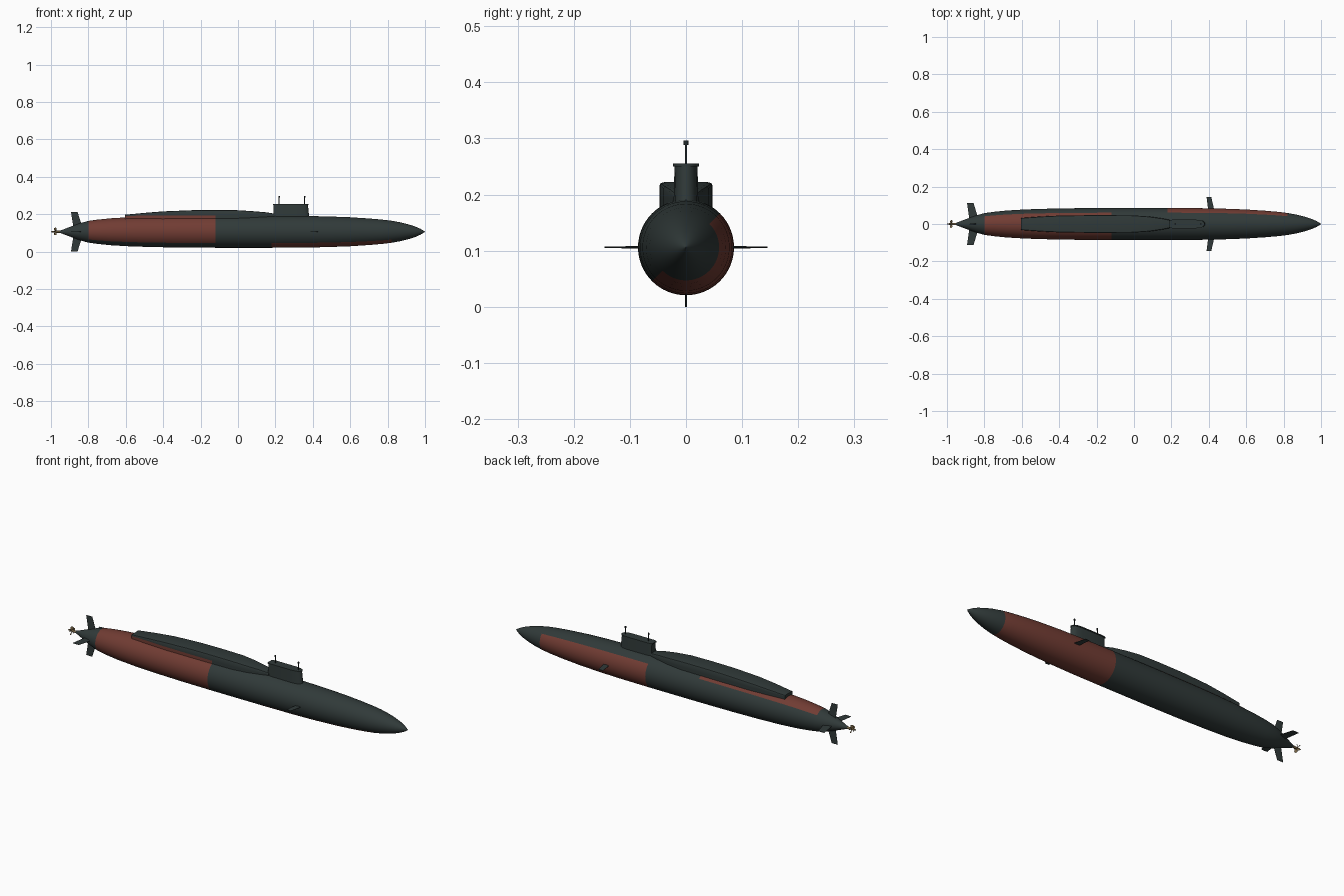
import bpy, bmesh, math
from mathutils import Matrix, Vector

if "Cube" in bpy.data.objects:
    bpy.data.objects.remove(bpy.data.objects["Cube"])

CZ = 0.106  # height of the hull axis


def material(name, rgb):
    m = bpy.data.materials.new(name)
    m.diffuse_color = (*rgb, 1)
    m.use_nodes = True
    m.node_tree.nodes["Principled BSDF"].inputs["Base Color"].default_value = m.diffuse_color
    return m


DARK = material("dark_grey_green", (0.030, 0.042, 0.041))
RED = material("rust_red", (0.165, 0.045, 0.033))
BRASS = material("dull_brass", (0.20, 0.14, 0.065))
BLACK = material("mast_black", (0.018, 0.024, 0.025))


def finish(name, bm, mats, angle=35):
    bmesh.ops.remove_doubles(bm, verts=bm.verts, dist=1e-6)
    bmesh.ops.recalc_face_normals(bm, faces=bm.faces)
    me = bpy.data.meshes.new(name)
    bm.to_mesh(me)
    bm.free()
    for m in mats:
        me.materials.append(m)
    ob = bpy.data.objects.new(name, me)
    bpy.context.collection.objects.link(ob)
    bpy.ops.object.select_all(action='DESELECT')
    ob.select_set(True)
    bpy.context.view_layer.objects.active = ob
    bpy.ops.object.shade_smooth_by_angle(angle=math.radians(angle))
    return ob


def loft(bm, rings, caps=True):
    """Skin a list of closed rings of equal length."""
    loops = [[bm.verts.new(p) for p in r] for r in rings]
    n = len(loops[0])
    for a, b in zip(loops, loops[1:]):
        for i in range(n):
            j = (i + 1) % n
            bm.faces.new((a[i], a[j], b[j], b[i]))
    if caps:
        bm.faces.new(loops[0])
        bm.faces.new(loops[-1])


def circle(x, r, n):
    return [(x, r * math.cos(2 * math.pi * i / n), CZ + r * math.sin(2 * math.pi * i / n))
            for i in range(n)]


# hull: lathe along x, painted red on opposite diagonal halves fore and aft
profile = [(-0.955, 0.005), (-0.93, 0.014), (-0.88, 0.033), (-0.84, 0.047), (-0.80, 0.058),
           (-0.75, 0.065), (-0.68, 0.072), (-0.58, 0.078), (-0.45, 0.082), (-0.30, 0.0845),
           (-0.12, 0.0855), (0.02, 0.0855), (0.18, 0.0855), (0.35, 0.0845), (0.48, 0.082),
           (0.60, 0.0775), (0.70, 0.071), (0.77, 0.065), (0.82, 0.059), (0.87, 0.050),
           (0.91, 0.040), (0.945, 0.029), (0.975, 0.016), (0.99, 0.007), (0.999, 0.001)]
bm = bmesh.new()
loft(bm, [circle(x, r, 64) for x, r in profile])
for f in bm.faces:
    c = f.calc_center_median()
    side = c.y - (c.z - CZ)
    if (0.18 < c.x < 0.82 and side > 0) or (-0.80 < c.x < -0.12 and side < 0):
        f.material_index = 1
finish("hull", bm, [DARK, RED])

# raised deck casing behind the sail: stations of (x, half width, top height)
stations = [(-0.605, 0.032, 0.197), (-0.50, 0.040, 0.207), (-0.40, 0.045, 0.215),
            (-0.25, 0.047, 0.221), (-0.12, 0.047, 0.222), (0.0, 0.046, 0.221),
            (0.08, 0.040, 0.216), (0.15, 0.030, 0.210), (0.195, 0.021, 0.203)]
rings = []
for x, w, t in stations:
    half = [(w, 0.16), (w, min(0.193, t - 0.007)), (w, t - 0.005), (w - 0.002, t - 0.0015),
            (w - 0.008, t)]
    rings.append([(x, y, z) for y, z in half] + [(x, -y, z) for y, z in reversed(half)])
bm = bmesh.new()
loft(bm, rings)
for f in bm.faces:  # the skirt continues the red hull paint
    c = f.calc_center_median()
    if c.x < -0.12 and c.y < -0.02 and c.z < 0.185 and abs(f.normal.x) < 0.8:
        f.material_index = 1
finish("deck_casing", bm, [DARK, RED])


def sail_ring(x0, x1, w, z):
    """Plan outline with a rounded front and a narrower rear."""
    half = [(x0, w * 0.8), (x0 + 0.02, w), (x1 - 0.05, w), (x1 - 0.02, w * 0.88),
            (x1 - 0.006, w * 0.6), (x1, w * 0.2)]
    return [(x, y, z) for x, y in half] + [(x, -y, z) for x, y in reversed(half)]


# sail tower and its thin cap
bm = bmesh.new()
loft(bm, [sail_ring(0.19, 0.382, 0.0225, 0.17), sail_ring(0.19, 0.374, 0.0205, 0.25)])
finish("sail", bm, [DARK])
bm = bmesh.new()
loft(bm, [sail_ring(0.186, 0.376, 0.0235, 0.25), sail_ring(0.186, 0.376, 0.0235, 0.255)])
finish("sail_cap", bm, [DARK])

# masts with a small head
for name, x in (("rear_mast", 0.22), ("front_mast", 0.356)):
    bm = bmesh.new()
    for r, z0, z1 in ((0.0022, 0.24, 0.292), (0.0042, 0.288, 0.296)):
        bmesh.ops.create_cone(bm, cap_ends=True, segments=12, radius1=r, radius2=r,
                              depth=z1 - z0, matrix=Matrix.Translation((x, 0, (z0 + z1) / 2)))
    finish(name, bm, [BLACK])


def fin(name, angle, root, tip):
    """Tapered thin plate; root and tip are (radius, rear x, front x, half thickness)."""
    rot = Matrix.Rotation(angle, 3, 'X')
    rings = []
    for r, a, b, t in (root, tip):
        m = a + (b - a) * 0.6
        pts = [(a, 0.0006), (m, t), (b, 0.0008), (b, -0.0008), (m, -t), (a, -0.0006)]
        rings.append([rot @ Vector((x, y, r)) + Vector((0, 0, CZ)) for x, y in pts])
    bm = bmesh.new()
    loft(bm, rings)
    finish(name, bm, [DARK], 20)


# cross-shaped tail fins
for i, name in enumerate(("top_fin", "left_fin", "bottom_fin", "right_fin")):
    fin(name, i * math.pi / 2, (0.012, -0.878, -0.828, 0.003),
        (0.106 if i % 2 == 0 else 0.113, -0.893, -0.858, 0.0015))

# forward diving planes
for name, s in (("left_bow_plane", 1), ("right_bow_plane", -1)):
    fin(name, s * math.pi / 2, (0.07, 0.397, 0.430, 0.0025), (0.145, 0.388, 0.413, 0.0012))

# propeller hub
bm = bmesh.new()
loft(bm, [circle(x, r, 16) for x, r in
          ((-0.945, 0.006), (-0.965, 0.006), (-0.985, 0.005), (-0.996, 0.003), (-1.0, 0.0008))])
finish("propeller_hub", bm, [BRASS])

# propeller blades, pitched around the hub
bm = bmesh.new()
for i in range(5):
    rot = Matrix.Rotation(2 * math.pi * i / 5, 3, 'X')
    rings = []
    for r, w, pitch in ((0.003, 0.005, 0.9), (0.012, 0.008, 0.75), (0.019, 0.007, 0.6),
                        (0.0215, 0.003, 0.55)):
        pts = [(-w, 0), (0, 0.0008), (w, 0), (0, -0.0008)]
        rings.append([rot @ Vector((u * math.cos(pitch) - v * math.sin(pitch),
                                    u * math.sin(pitch) + v * math.cos(pitch), r))
                      + Vector((-0.977, 0, CZ)) for u, v in pts])
    loft(bm, rings)
finish("propeller_blades", bm, [BRASS])
